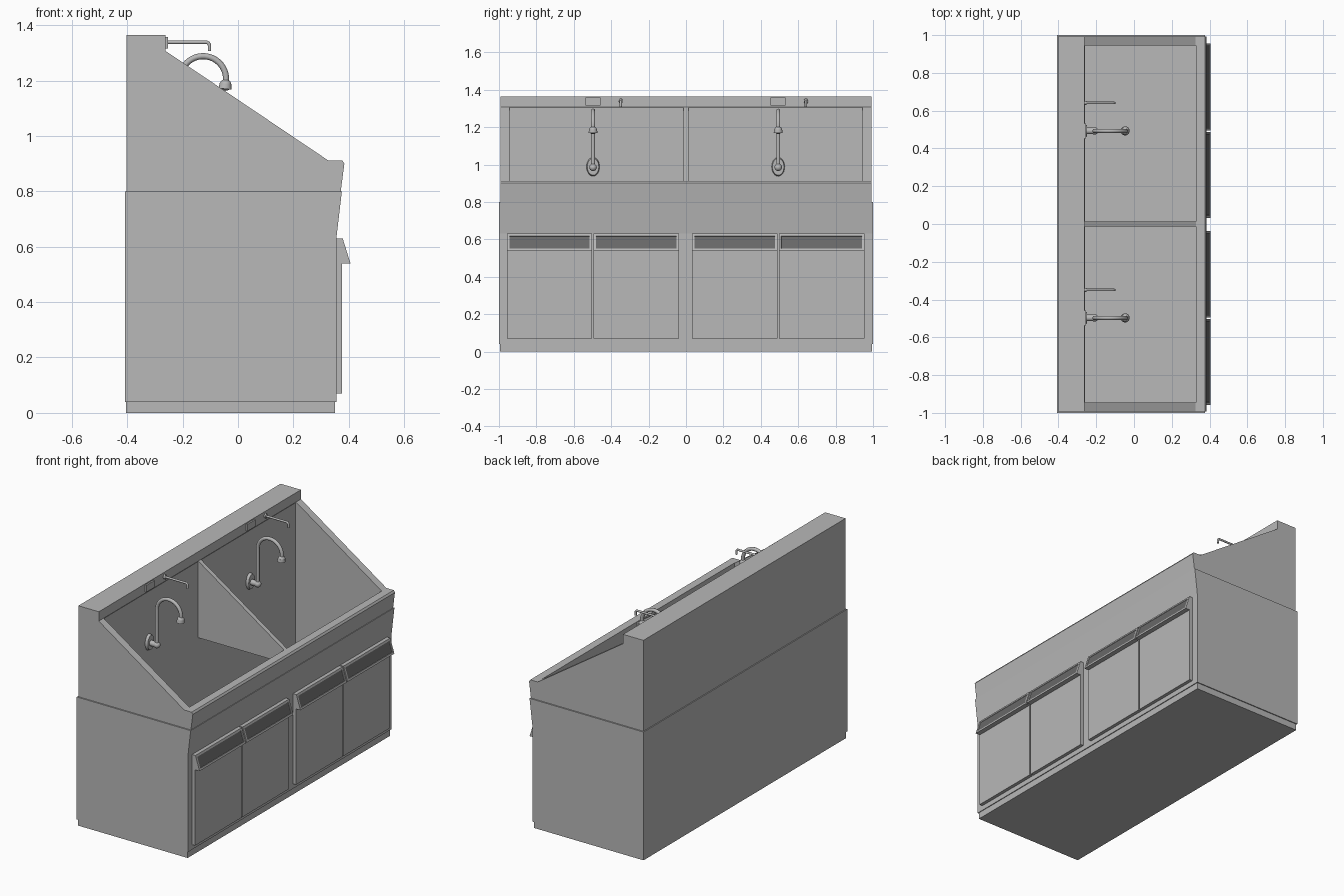
import bpy, bmesh, math
from mathutils import Matrix, Vector

if "Cube" in bpy.data.objects:
    bpy.data.objects.remove(bpy.data.objects["Cube"])


def material(name, v):
    m = bpy.data.materials.new(name)
    m.diffuse_color = (v, v, v, 1)
    m.use_nodes = True
    m.node_tree.nodes["Principled BSDF"].inputs["Base Color"].default_value = m.diffuse_color
    return m


steel = material("steel", 0.48)
dark = material("dark_panel", 0.14)


def select(ob):
    bpy.ops.object.select_all(action='DESELECT')
    ob.select_set(True)
    bpy.context.view_layer.objects.active = ob


def finish(name, bm, smooth=False):
    bmesh.ops.recalc_face_normals(bm, faces=bm.faces)
    me = bpy.data.meshes.new(name)
    bm.to_mesh(me)
    bm.free()
    me.materials.append(steel)
    ob = bpy.data.objects.new(name, me)
    bpy.context.collection.objects.link(ob)
    if smooth:
        select(ob)
        bpy.ops.object.shade_smooth_by_angle(angle=math.radians(40))
    return ob


def prism_bm(profile, y0, y1):
    """x/z profile extruded along y"""
    bm = bmesh.new()
    f = bm.faces.new([bm.verts.new((x, y0, z)) for x, z in profile])
    r = bmesh.ops.extrude_face_region(bm, geom=[f])
    vs = [v for v in r['geom'] if isinstance(v, bmesh.types.BMVert)]
    bmesh.ops.translate(bm, verts=vs, vec=(0, y1 - y0, 0))
    return bm


def prism(name, profile, y0, y1):
    return finish(name, prism_bm(profile, y0, y1))


def rect(x0, x1, z0, z1):
    return [(x0, z0), (x1, z0), (x1, z1), (x0, z1)]


def tube(name, pts, radius):
    cu = bpy.data.curves.new(name, 'CURVE')
    cu.dimensions = '3D'
    cu.bevel_depth = radius
    cu.bevel_resolution = 3
    cu.use_fill_caps = True
    cu.materials.append(steel)
    sp = cu.splines.new('POLY')
    sp.points.add(len(pts) - 1)
    for p, co in zip(sp.points, pts):
        p.co = (*co, 1)
    ob = bpy.data.objects.new(name, cu)
    bpy.context.collection.objects.link(ob)
    select(ob)
    bpy.ops.object.convert(target='MESH')
    bpy.ops.object.shade_smooth_by_angle(angle=math.radians(40))


def cone(name, a, b, r0, r1, zscale=1.0):
    """round part running from point a to point b"""
    a, b = Vector(a), Vector(b)
    d = b - a
    m = (Matrix.Translation((a + b) / 2) @ Matrix.Diagonal((1, 1, zscale, 1))
         @ d.to_track_quat('Z', 'Y').to_matrix().to_4x4())
    bm = bmesh.new()
    bmesh.ops.create_cone(bm, cap_ends=True, segments=24, radius1=r0, radius2=r1,
                          depth=d.length, matrix=m)
    finish(name, bm, True)


def ball(name, co, r):
    bm = bmesh.new()
    bmesh.ops.create_uvsphere(bm, u_segments=20, v_segments=12, radius=r,
                              matrix=Matrix.Translation(co))
    finish(name, bm, True)


def arc(cx, cz, r, a0, a1, n, y):
    angles = [math.radians(a0 + (a1 - a0) * i / n) for i in range(n + 1)]
    return [(cx + r * math.cos(a), y, cz + r * math.sin(a)) for a in angles]


# plinth and cabinet
prism("plinth", rect(-0.404, 0.35, 0, 0.04), -0.994, 0.994)
cabinet = prism("cabinet", [(-0.408, 0.04), (0.355, 0.04), (0.355, 0.63), (0.375, 0.80),
                            (-0.408, 0.80)], -1, 1)

# sink top with sloping sides and a header box along the back
sink = prism("sink_top", [(-0.402, 0.80), (0.371, 0.80), (0.384, 0.90), (0.376, 0.912),
                          (0.325, 0.912), (-0.262, 1.307), (-0.262, 1.365),
                          (-0.402, 1.365)], -0.992, 0.992)

# one deep trough cut through both bodies
cutter = prism("trough_cutter", rect(-0.266, 0.327, 0.06, 1.306), -0.944, 0.944)
cutter.hide_render = True
for body in (sink, cabinet):
    mod = body.modifiers.new("trough", 'BOOLEAN')
    mod.operation = 'DIFFERENCE'
    mod.solver = 'EXACT'
    mod.object = cutter
    select(body)
    bpy.ops.object.modifier_apply(modifier=mod.name)
bpy.data.objects.remove(cutter)

# divider plate hung across the middle of the trough
prism("divider", [(-0.268, 0.83), (0.329, 0.83), (0.329, 0.909), (-0.262, 1.305),
                  (-0.268, 1.305)], -0.014, 0.013)

# doors, each with a slanted pull whose face holds a recessed panel
for i, (y0, y1) in enumerate([(-0.957, -0.502), (-0.494, -0.037),
                              (0.033, 0.488), (0.496, 0.955)]):
    prism(f"door_{i}", rect(0.35, 0.376, 0.07, 0.60), y0, y1)
    bm = prism_bm([(0.352, 0.63), (0.378, 0.63), (0.406, 0.54), (0.352, 0.54)], y0, y1)
    bmesh.ops.recalc_face_normals(bm, faces=bm.faces)
    bm.normal_update()
    face = max(bm.faces, key=lambda f: f.calc_center_median().x)
    bmesh.ops.inset_region(bm, faces=[face], thickness=0.018)
    bmesh.ops.inset_region(bm, faces=[face], thickness=0.001, depth=-0.003)
    face.material_index = 1
    finish(f"door_pull_{i}", bm).data.materials.append(dark)

# faucets, sensors and small spouts, one set per basin
for i, y in enumerate((-0.497, 0.493)):
    cone(f"faucet_flange_{i}", (-0.27, y, 0.988), (-0.250, y, 0.988), 0.036, 0.031, 1.45)
    cone(f"faucet_valve_{i}", (-0.255, y, 0.985), (-0.209, y, 0.985), 0.017, 0.017)
    ball(f"faucet_knuckle_{i}", (-0.209, y, 0.985), 0.02)
    neck = [(-0.209, y, 0.985)] + arc(-0.126, 1.205, 0.083, 180, -8, 24, y)
    tube(f"faucet_neck_{i}", neck, 0.011)
    ball(f"faucet_collar_{i}", (-0.045, y, 1.184), 0.021)
    cone(f"faucet_head_{i}", (-0.045, y, 1.188), (-0.047, y, 1.17), 0.021, 0.024)
    prism(f"sensor_{i}", rect(-0.27, -0.253, 1.315, 1.358), y - 0.04, y + 0.04)
    sy = y + 0.148
    cone(f"spout_base_{i}", (-0.265, sy, 1.338), (-0.252, sy, 1.338), 0.011, 0.010, 1.4)
    tube(f"spout_{i}", [(-0.262, sy, 1.338)] + arc(-0.115, 1.326, 0.012, 90, 0, 6, sy)
         + [(-0.103, sy, 1.307)], 0.0065)
